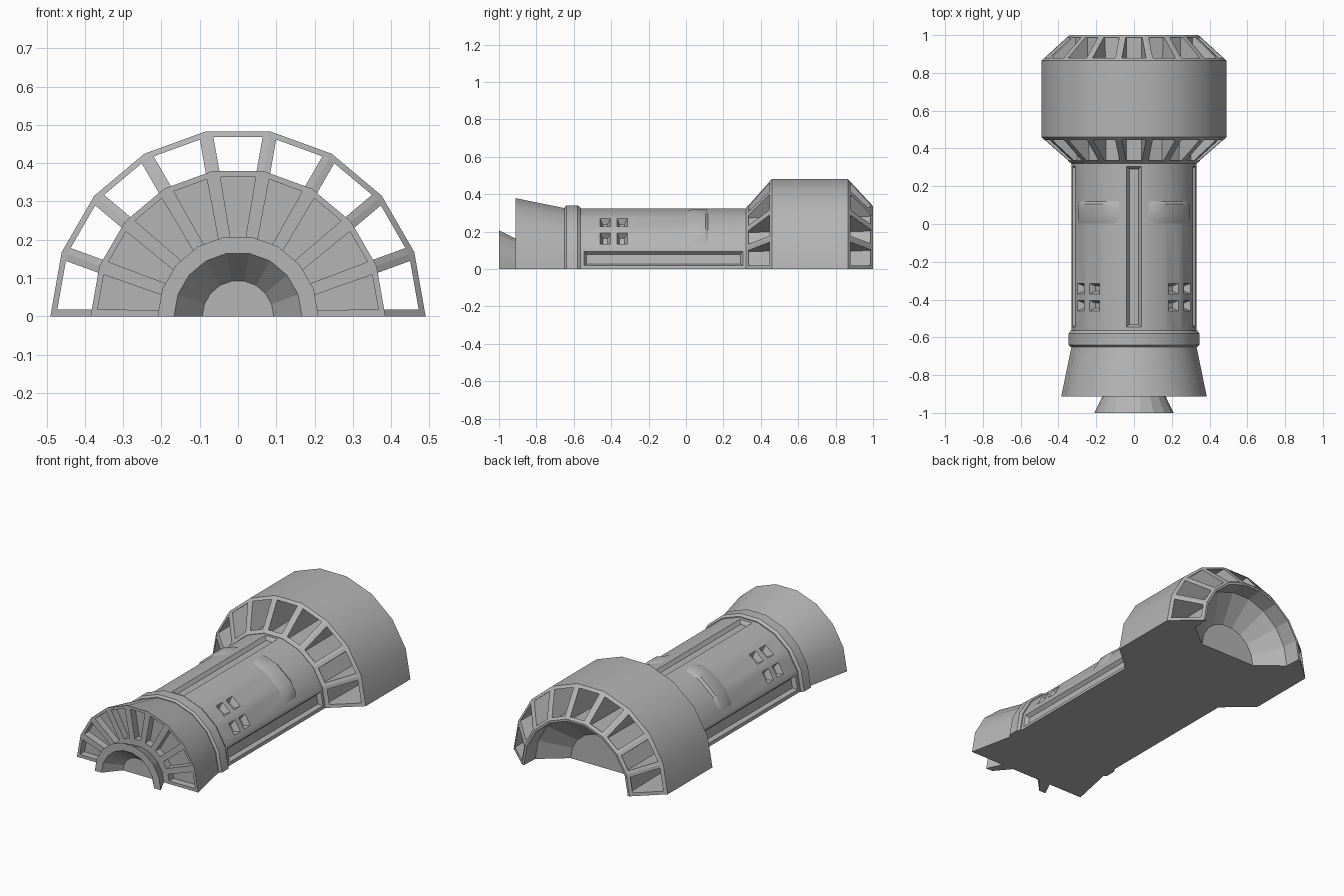
import bpy, bmesh, math
from mathutils import Vector

if "Cube" in bpy.data.objects:
    bpy.data.objects.remove(bpy.data.objects["Cube"])

STEP = 20                      # half of an 18-sided tube
ANGLES = range(0, 181, STEP)

metal = bpy.data.materials.new("dark_metal")
metal.diffuse_color = (0.46, 0.46, 0.46, 1)
metal.use_nodes = True
metal.node_tree.nodes["Principled BSDF"].inputs["Base Color"].default_value = metal.diffuse_color


def polar(y, r, deg, side=0.0):
    a = math.radians(deg)
    return Vector((r * math.cos(a) - side * math.sin(a), y,
                   r * math.sin(a) + side * math.cos(a)))


def loft(name, solids, smooth=False):
    """Each solid is a list of rows; every row is a closed cross-section."""
    bm = bmesh.new()
    for rows in solids:
        vs = [[bm.verts.new(p) for p in row] for row in rows]
        n = len(rows[0])
        for a, b in zip(vs, vs[1:]):
            for i in range(n):
                j = (i + 1) % n
                bm.faces.new((a[i], a[j], b[j], b[i]))
        bm.faces.new(vs[0])
        bm.faces.new(vs[-1][::-1])
    bmesh.ops.remove_doubles(bm, verts=bm.verts, dist=1e-5)
    bmesh.ops.recalc_face_normals(bm, faces=bm.faces)
    me = bpy.data.meshes.new(name)
    bm.to_mesh(me)
    bm.free()
    me.materials.append(metal)
    ob = bpy.data.objects.new(name, me)
    bpy.context.collection.objects.link(ob)
    if smooth:
        smooth_shade(ob)
    return ob


def select(ob):
    bpy.ops.object.select_all(action='DESELECT')
    ob.select_set(True)
    bpy.context.view_layer.objects.active = ob


def smooth_shade(ob):
    select(ob)
    bpy.ops.object.shade_smooth_by_angle(angle=math.radians(25))


def revolve(profile):
    return [[polar(y, r, a) for y, r in profile] for a in ANGLES]


def cut(ob, solids):
    cutter = loft(ob.name + "_cutter", solids)
    cutter.hide_render = True
    mod = ob.modifiers.new("recesses", 'BOOLEAN')
    mod.operation, mod.solver, mod.object = 'DIFFERENCE', 'EXACT', cutter
    select(ob)
    bpy.ops.object.modifier_apply(modifier=mod.name)
    bpy.data.objects.remove(cutter)
    smooth_shade(ob)


def facet_recess(deg, y0, y1, half, depth, slope):
    """Tapered pocket sunk into the flat facet centred at deg."""
    apothem = 0.33 * math.cos(math.radians(STEP / 2))
    rows = []
    for d, s in ((-depth, slope), (0.004, -slope * 0.004 / depth)):
        r, h = apothem + d, half - s
        rows.append([polar(y0 + s, r, deg, -h), polar(y1 - s, r, deg, -h),
                     polar(y1 - s, r, deg, h), polar(y0 + s, r, deg, h)])
    return rows


# Main body
body = loft("main_body", [revolve([(-0.66, 0), (-0.66, 0.33), (0.33, 0.33), (0.33, 0)])])
pockets = [facet_recess(a, -0.545, 0.305, 0.039, 0.02, 0.014) for a in (10, 90, 170)]
for a in (30, 50, 130, 150):
    for y in (-0.46, -0.37):
        pockets.append(facet_recess(a, y, y + 0.056, 0.034, 0.03, 0.015))
cut(body, pockets)

# Rear hub with faceted bowl-shaped opening
loft("rear_bowl", [revolve([(0.33, 0), (0.33, 0.33), (1, 0.34), (1, 0.33),
                            (0.905, 0.325), (0.79, 0.18), (0.79, 0)])])


# Raised curved side panels
def panel(mirror):
    rows = []
    for a, h in ((23, -0.004), (29, 0.01), (40, 0.01), (60, 0.01), (72, 0.01), (78, -0.004)):
        r = 0.33 * math.cos(math.radians(10)) / math.cos(math.radians(a % 20 - 10))
        a = 180 - a if mirror else a
        rows.append([polar(-0.01, r - 0.005, a), polar(0.03, r + h, a),
                     polar(0.105, r + h, a), polar(0.125, r - 0.005, a)])
    return rows


loft("side_panels", [panel(False), panel(True)], True)

# Collar band
loft("collar_band", [revolve([(-0.65, 0.32), (-0.65, 0.335), (-0.64, 0.346), (-0.58, 0.346),
                              (-0.565, 0.335), (-0.565, 0.32)])], True)

# Flared front bell with radial recessed panels
bell = loft("front_bell", [revolve([(-0.912, 0), (-0.912, 0.385), (-0.645, 0.33), (-0.645, 0)])])
cuts = []
for a in range(10, 180, STEP):
    cuts.append([[polar(y, 0.2, a, -0.019), polar(y, 0.364, a, -0.046),
                  polar(y, 0.364, a, 0.046), polar(y, 0.2, a, 0.019)]
                 for y in (-0.95, -0.87)])
cut(bell, cuts)

# Front nozzle
loft("nozzle", [revolve([(-0.908, 0.09), (-1, 0.167), (-1, 0.21), (-0.908, 0.165)])])

# Rear drum shell and slim rims where the struts meet the body
loft("drum_shell", [revolve([(0.446, 0.475), (0.46, 0.49), (0.865, 0.49), (0.879, 0.475)])], True)
loft("drum_rims", [revolve([(0.32, 0.325), (0.32, 0.332), (0.335, 0.35), (0.335, 0.325)]),
                   revolve([(1, 0.33), (1, 0.342), (0.987, 0.355), (0.987, 0.33)])])

# Radial fins running through the drum, showing as struts at both ends
T = 0.018
FIN = [(0.32, 0.33), (0.46, 0.49), (0.865, 0.49), (1, 0.342), (1, 0.335)]


def fin(deg, sides):
    return [[polar(y, r - abs(s) * math.tan(math.radians(10)) - 0.0005, deg, s) for y, r in FIN]
            for s in sides]


loft("drum_fins", [fin(a, (-T, 0, T)) for a in range(20, 161, STEP)])

# Flat floor strips closing the underside of the drum
loft("drum_floor", [fin(0, (0, T)), fin(180, (-T, 0))])
